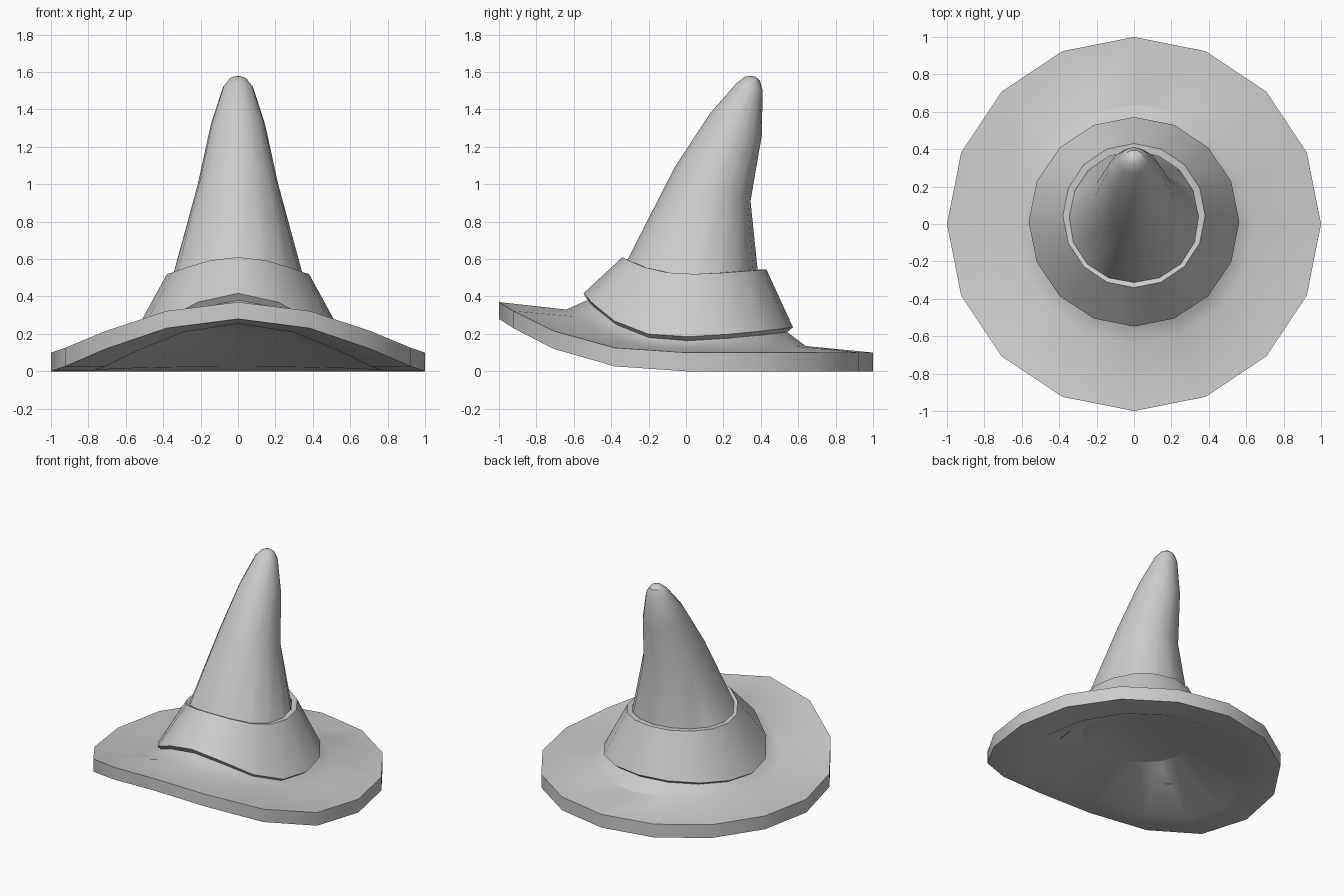
import bpy, bmesh, math

if "Cube" in bpy.data.objects:
    bpy.data.objects.remove(bpy.data.objects["Cube"])

SIDES = 16


def ring(bm, rx, ry, yc, front, side, back, power):
    """Loop of vertices whose height bends from front to side to back."""
    verts = []
    for i in range(SIDES):
        a = 2 * math.pi * i / SIDES
        s = math.sin(a)
        if s < 0:
            z = side + (front - side) * abs(s) ** power
        else:
            z = side + (back - side) * s ** min(power, 1.4)
        verts.append(bm.verts.new((rx * math.cos(a), yc + ry * s, z)))
    return verts


def bridge(bm, a, b):
    for i in range(SIDES):
        j = (i + 1) % SIDES
        bm.faces.new((a[i], a[j], b[j], b[i]))


def loft(name, rows, closed):
    bm = bmesh.new()
    loops = [ring(bm, *row) for row in rows]
    for a, b in zip(loops, loops[1:]):
        bridge(bm, a, b)
    if closed:
        bridge(bm, loops[-1], loops[0])
    else:
        bm.faces.new(loops[0])
        bm.faces.new(loops[-1])
    bmesh.ops.recalc_face_normals(bm, faces=bm.faces)
    mesh = bpy.data.meshes.new(name)
    bm.to_mesh(mesh)
    bm.free()
    obj = bpy.data.objects.new(name, mesh)
    bpy.context.collection.objects.link(obj)
    bpy.ops.object.select_all(action='DESELECT')
    obj.select_set(True)
    bpy.context.view_layer.objects.active = obj
    bpy.ops.object.shade_smooth_by_angle(angle=math.radians(30))
    return obj


# Brim and leaning crown as one skin: underside, rim, top, crown, tip
loft("brim_and_crown", [
    (0.365, 0.365, 0.00, 0.305, 0.25, 0.197, 1.0),
    (0.77, 0.77, 0.00, 0.255, 0.005, 0.025, 2.6),
    (1.00, 1.00, 0.00, 0.28, 0.00, 0.00, 2.45),
    (1.00, 1.00, 0.00, 0.37, 0.10, 0.10, 2.45),
    (0.64, 0.64, 0.00, 0.33, 0.12, 0.135, 2.45),
    (0.54, 0.54, 0.00, 0.375, 0.155, 0.21, 2.45),
    (0.40, 0.408, 0.00, 0.41, 0.32, 0.30, 1.3),
    (0.215, 0.203, 0.142, 1.09, 1.00, 0.91, 1.0),
    (0.145, 0.138, 0.267, 1.38, 1.32, 1.26, 1.0),
    (0.080, 0.070, 0.340, 1.54, 1.52, 1.50, 1.0),
    (0.046, 0.040, 0.355, 1.575, 1.563, 1.555, 1.0),
    (0.014, 0.014, 0.355, 1.58, 1.578, 1.576, 1.0),
], closed=False)

# Flared hat band
loft("hat_band", [
    (0.525, 0.53, 0.005, 0.38, 0.158, 0.205, 2.9),
    (0.563, 0.56, 0.012, 0.417, 0.185, 0.235, 2.9),
    (0.38, 0.385, 0.045, 0.61, 0.52, 0.545, 2.5),
    (0.343, 0.345, 0.045, 0.59, 0.52, 0.545, 2.5),
], closed=True)
